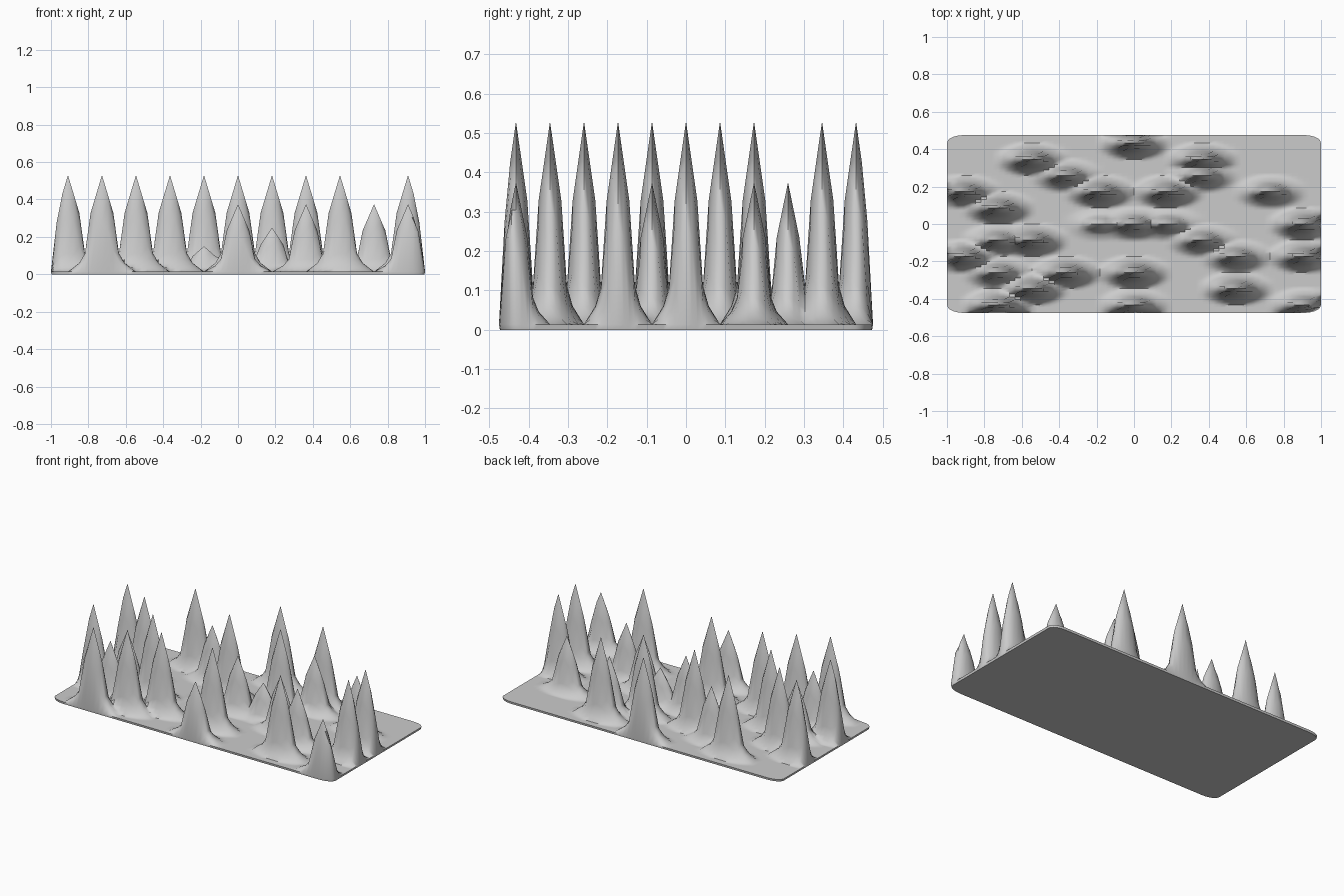
import bpy, bmesh, math

if "Cube" in bpy.data.objects:
    bpy.data.objects.remove(bpy.data.objects["Cube"])

CX, CY = 2 / 11, 0.951 / 11      # grid cell size (11 x 11 cells)
BASE = 0.014                     # plate thickness
SUB = 6                          # mesh steps per cell
N = 11 * SUB

# Spikes by height: (column, row) counted from the centre cell
SPIKES = {
    0.53: [(-5, 2), (-4, 1), (-3, 4), (-1, 2), (0, 5), (1, 2), (2, 4), (5, 0),
           (5, -2), (3, -4), (-5, -2), (-3, -1), (-2, -3), (-3, -4), (-4, -5), (0, -3)],
    0.375: [(-2, 3), (2, 3), (4, 2), (5, -5), (0, 0), (2, -1), (3, -2),
            (-4, -1), (-4, -3), (0, -5)],
    0.25: [(1, 0)],
    0.15: [(-1, 0)],
}
PROFILE = [(0, 1), (1 / 3, 0.61), (0.5, 0.19), (0.667, 0.09), (1.0, 0.0)]


def falloff(r):
    for (r0, f0), (r1, f1) in zip(PROFILE, PROFILE[1:]):
        if r <= r1:
            return f0 + (f1 - f0) * (r - r0) / (r1 - r0)
    return 0


def height(u, v):
    z = 0
    for h, cells in SPIKES.items():
        for a, b in cells:
            z = max(z, (h - BASE) * falloff(math.hypot(u - a, v - b)))
    # drop to the plate at the rim
    edge = 5.5 - max(abs(u), abs(v))
    return BASE + z * min(1, edge * 5.0)


def round_corner(u, v):
    du, dv = abs(u) - 5, abs(v) - 5
    if du > 0 and dv > 0:
        s = max(du, dv) / math.hypot(du, dv)
        u = math.copysign(5 + du * s, u)
        v = math.copysign(5 + dv * s, v)
    return u, v


# Spiked top surface
bm = bmesh.new()
grid = []
for j in range(N + 1):
    row = []
    for i in range(N + 1):
        u0, v0 = i / SUB - 5.5, j / SUB - 5.5
        u, v = round_corner(u0, v0)
        z = BASE if i in (0, N) or j in (0, N) else height(u, v)
        row.append(bm.verts.new((u * CX, v * CY, z)))
    grid.append(row)
for j in range(N):
    for i in range(N):
        bm.faces.new((grid[j][i], grid[j][i + 1], grid[j + 1][i + 1], grid[j + 1][i]))

# Thin rim and flat underside
rim = ([grid[0][i] for i in range(N)] + [grid[j][N] for j in range(N)] +
       [grid[N][i] for i in range(N, 0, -1)] + [grid[j][0] for j in range(N, 0, -1)])
low = [bm.verts.new((p.co.x * 0.997, p.co.y * 0.995, 0)) for p in rim]
for k in range(len(rim)):
    n = (k + 1) % len(rim)
    bm.faces.new((rim[n], rim[k], low[k], low[n]))
bm.faces.new(low[::-1])
bmesh.ops.recalc_face_normals(bm, faces=bm.faces[:])

mesh = bpy.data.meshes.new("spiked_terrain")
bm.to_mesh(mesh)
bm.free()
terrain = bpy.data.objects.new("spiked_terrain", mesh)
bpy.context.collection.objects.link(terrain)
bpy.context.view_layer.objects.active = terrain
terrain.select_set(True)
bpy.ops.object.shade_smooth_by_angle(angle=math.radians(50))
